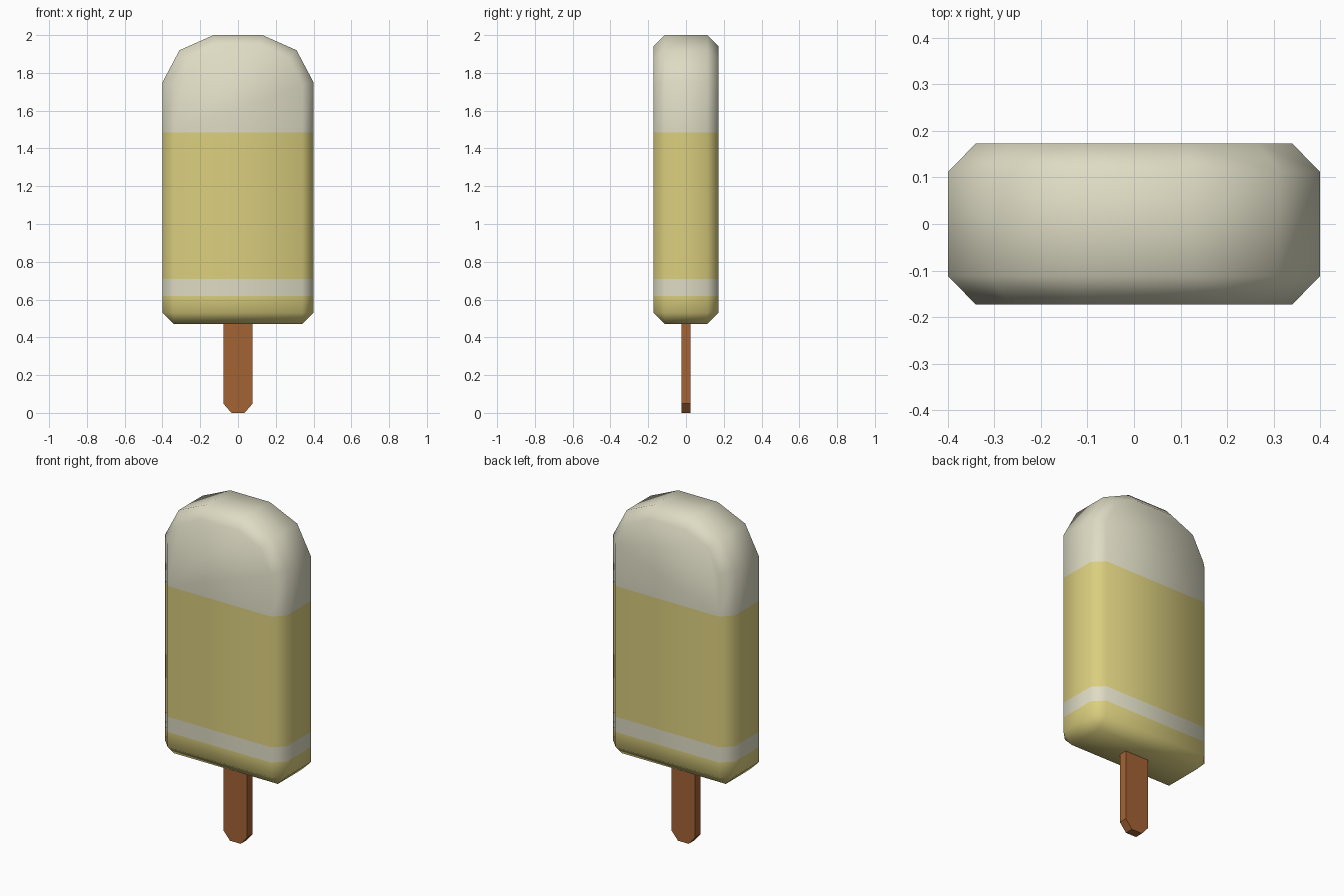
import bpy, bmesh, math

if "Cube" in bpy.data.objects:
    bpy.data.objects.remove(bpy.data.objects["Cube"])


def material(name, rgb):
    m = bpy.data.materials.new(name)
    m.diffuse_color = (*rgb, 1.0)
    m.use_nodes = True
    m.node_tree.nodes["Principled BSDF"].inputs["Base Color"].default_value = m.diffuse_color
    return m


cream = material("cream", (0.73, 0.71, 0.55))
yellow = material("lemon yellow", (0.71, 0.62, 0.21))
wood = material("brown wood", (0.37, 0.125, 0.035))


def loft(name, rings, mats):
    """Skin matching outlines [(y, [(x, z), ...]), ...] and cap both ends."""
    bm = bmesh.new()
    loops = [[bm.verts.new((x, y, z)) for x, z in pts] for y, pts in rings]
    n = len(loops[0])
    for a, b in zip(loops, loops[1:]):
        for i in range(n):
            j = (i + 1) % n
            bm.faces.new((a[i], a[j], b[j], b[i]))
    bm.faces.new(loops[0])
    bm.faces.new(loops[-1])
    bmesh.ops.remove_doubles(bm, verts=bm.verts[:], dist=0.0005)
    bmesh.ops.recalc_face_normals(bm, faces=bm.faces[:])
    me = bpy.data.meshes.new(name)
    ob = bpy.data.objects.new(name, me)
    bpy.context.collection.objects.link(ob)
    for m in mats:
        me.materials.append(m)
    return ob, bm


def mirrored(half):
    return half + [(-x, z) for x, z in reversed(half)]


# Ice body: rounded-top outline with chamfered front and back rims
outer = mirrored([(0.34, 0.47), (0.40, 0.53), (0.40, 1.75), (0.31, 1.92), (0.13, 2.0)])
inner = mirrored([(0.34, 0.53), (0.34, 0.53), (0.34, 1.735), (0.267, 1.874), (0.117, 1.94)])
body, bm = loft("ice_body",
                [(-0.173, inner), (-0.112, outer), (0.112, outer), (0.173, inner)],
                [cream, yellow])

# Colour bands cut in by height
for z in (0.62, 0.71, 1.485):
    bmesh.ops.bisect_plane(bm, geom=bm.verts[:] + bm.edges[:] + bm.faces[:],
                           plane_co=(0, 0, z), plane_no=(0, 0, 1))
for f in bm.faces:
    z = f.calc_center_median().z
    f.material_index = 1 if z < 0.62 or 0.71 < z < 1.485 else 0
    f.smooth = True
bm.to_mesh(body.data)
bm.free()

# Wooden stick with clipped lower corners
outline = mirrored([(0.035, 0.0), (0.078, 0.05), (0.078, 0.50)])
stick, bm = loft("stick", [(-0.025, outline), (0.025, outline)], [wood])
bm.to_mesh(stick.data)
bm.free()
